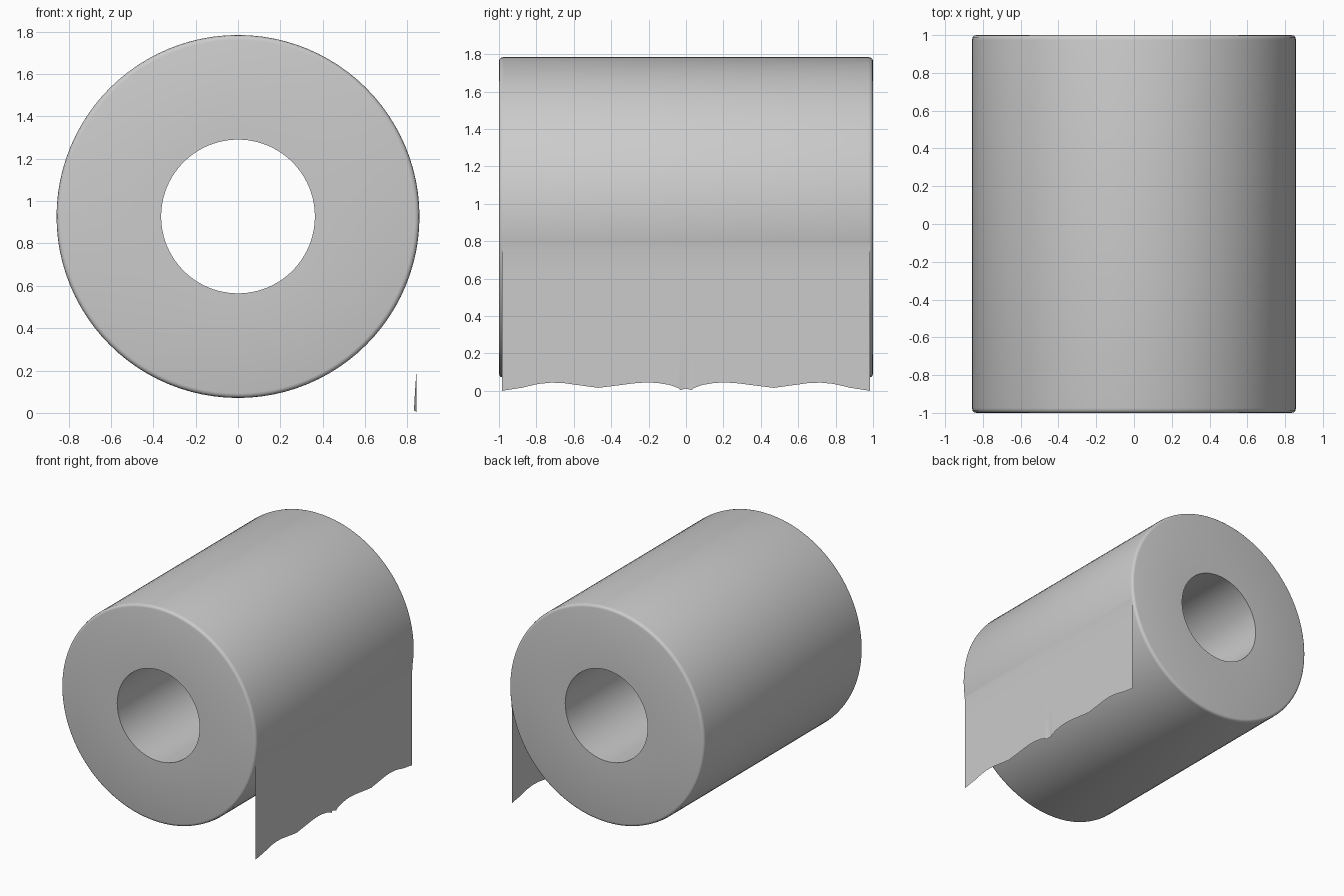
import bpy, bmesh, math
from mathutils import Vector

if "Cube" in bpy.data.objects:
    bpy.data.objects.remove(bpy.data.objects["Cube"])

CZ, R_OUT, R_IN = 0.9275, 0.857, 0.363


def finish(bm, name, angle):
    mesh = bpy.data.meshes.new(name)
    bm.to_mesh(mesh)
    bm.free()
    obj = bpy.data.objects.new(name, mesh)
    bpy.context.collection.objects.link(obj)
    bpy.ops.object.select_all(action='DESELECT')
    obj.select_set(True)
    bpy.context.view_layer.objects.active = obj
    bpy.ops.object.shade_smooth_by_angle(angle=math.radians(angle))
    return obj


# Roll: closed cross-section with softened outer rims, revolved about y
half = [(R_IN, 1.0), (R_OUT - 0.022, 1.0), (R_OUT - 0.011, 0.997),
        (R_OUT - 0.003, 0.989), (R_OUT, 0.975)]
profile = half + [(r, -y) for r, y in reversed(half)]
bm = bmesh.new()
N = 96
rings = []
for i in range(N):
    a = 2 * math.pi * i / N
    rings.append([bm.verts.new((r * math.cos(a), y, CZ + r * math.sin(a)))
                  for r, y in profile])
for i in range(N):
    a, b = rings[i], rings[(i + 1) % N]
    for j in range(len(profile)):
        k = (j + 1) % len(profile)
        bm.faces.new((a[j], a[k], b[k], b[j]))
bmesh.ops.recalc_face_normals(bm, faces=bm.faces)
finish(bm, "paper_roll", 40)

# Hanging sheet: torn wavy lower edge and a small crease at the middle
edge = [(0, 0.012), (0.03, 0.004), (0.04, 0.015), (0.09, 0.032), (0.15, 0.042),
        (0.21, 0.045), (0.28, 0.04), (0.38, 0.027), (0.47, 0.016), (0.55, 0.027),
        (0.65, 0.041), (0.72, 0.044), (0.79, 0.037), (0.88, 0.016), (0.985, 0.0)]
cols = [(-y, z) for y, z in reversed(edge[1:])] + edge
levels = [0.2, 0.4, 0.6, 0.75]
bm = bmesh.new()
grid = []
for y, z in cols:
    dent = 0.012 if abs(y) < 0.02 else 0.0
    col = [bm.verts.new((0.843 - dent, y, z)),
           bm.verts.new((0.843 - dent * 0.6, y, 0.1))]
    col += [bm.verts.new((0.843, y, h)) for h in levels]
    # last strip hugs the roll so the sheet peels off its surface
    col.append(bm.verts.new((0.8485, y, 0.79)))
    grid.append(col)
for a, b in zip(grid, grid[1:]):
    for j in range(len(a) - 1):
        bm.faces.new((a[j], b[j], b[j + 1], a[j + 1]))
finish(bm, "hanging_sheet", 40)
